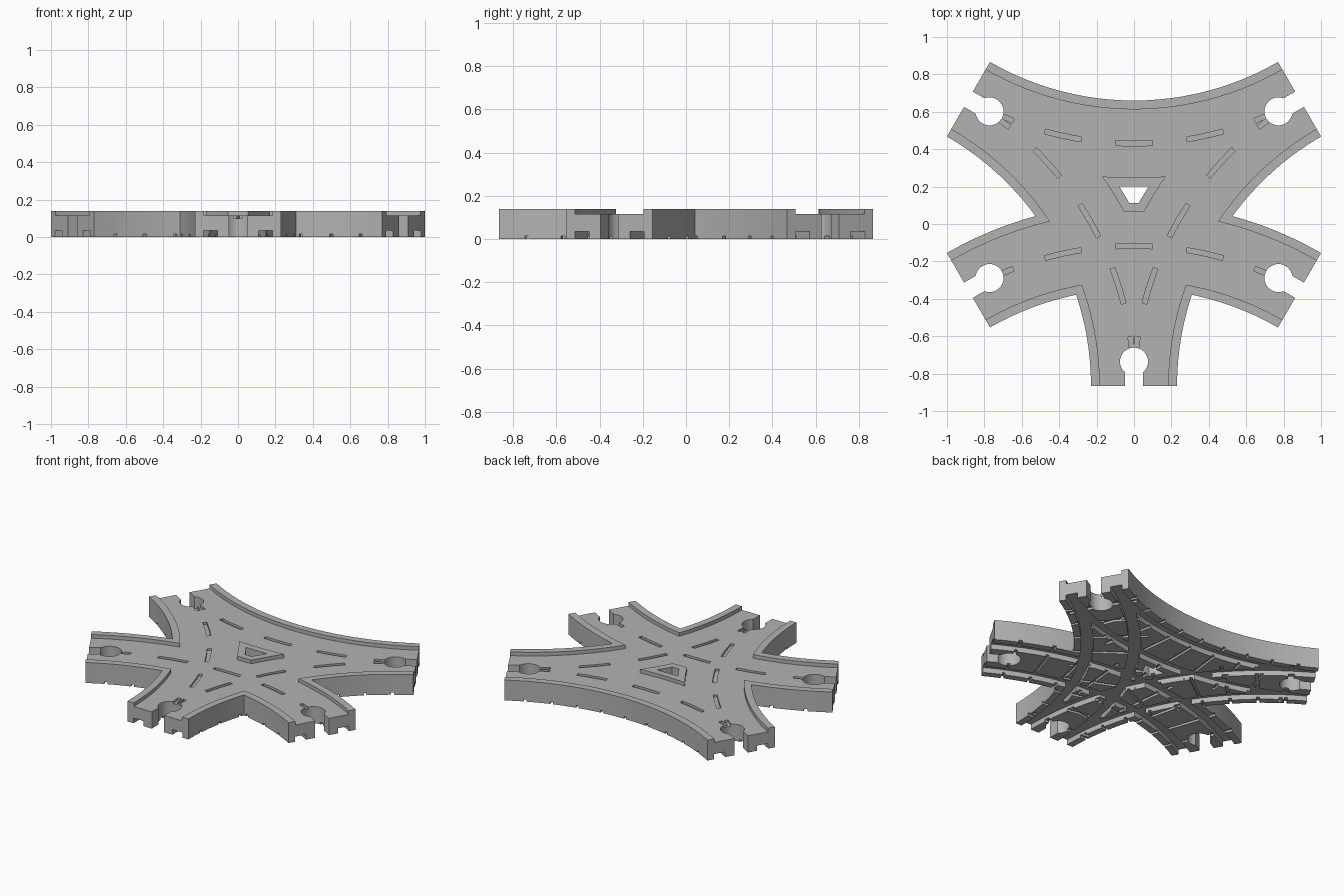
import bpy, bmesh
from math import sin, cos, radians, degrees
from mathutils import Vector

if "Cube" in bpy.data.objects:
    bpy.data.objects.remove(bpy.data.objects["Cube"], do_unlink=True)

RADIUS, HALF, HEIGHT, DECK = 1.77, 0.23, 0.14, 0.115
# Curved routes: arc centre and direction of the arc's middle; each turns 60 degrees
ROUTES = [((0, 2.2), -90), ((0, -1.887), 90),
          ((RADIUS, -0.866), 150), ((-RADIUS, -0.866), 30)]
# Track ends: position and outward direction
ENDS = [((0, -0.866), -90), ((0.885, -0.354), -30), ((-0.885, -0.354), 210),
        ((0.885, 0.667), 30), ((-0.885, 0.667), 150)]

grey = bpy.data.materials.new("track grey")
grey.use_nodes = True
COLOUR = (0.45, 0.45, 0.45, 1)
grey.diffuse_color = COLOUR
grey.node_tree.nodes["Principled BSDF"].inputs["Base Color"].default_value = COLOUR


def prism(bm, points, z0, z1):
    """Closed vertical prism over a plan outline."""
    low = [bm.verts.new((x, y, z0)) for x, y in points]
    high = [bm.verts.new((x, y, z1)) for x, y in points]
    faces = [bm.faces.new(low[::-1]), bm.faces.new(high)]
    n = len(points)
    for i in range(n):
        j = (i + 1) % n
        faces.append(bm.faces.new((low[i], low[j], high[j], high[i])))
    bmesh.ops.recalc_face_normals(bm, faces=faces)


def arc(bm, route, a0, a1, r0, r1, z0, z1, steps):
    """Curved bar on a route: angles from its middle, radii from its centreline."""
    (cx, cy), mid = route
    angles = [radians(mid + a0 + (a1 - a0) * i / steps) for i in range(steps + 1)]

    def row(r, seq):
        return [(cx + (RADIUS + r) * cos(a), cy + (RADIUS + r) * sin(a)) for a in seq]
    prism(bm, row(r1, angles) + row(r0, angles[::-1]), z0, z1)


def make_object(name, bm):
    mesh = bpy.data.meshes.new(name)
    bm.to_mesh(mesh)
    bm.free()
    mesh.materials.append(grey)
    obj = bpy.data.objects.new(name, mesh)
    bpy.context.collection.objects.link(obj)
    return obj


def combine(body, tool, operation):
    mod = body.modifiers.new(tool.name, 'BOOLEAN')
    mod.operation, mod.object, mod.solver = operation, tool, 'EXACT'
    mod.use_self = True
    tool.hide_render = True
    bpy.context.view_layer.objects.active = body
    bpy.ops.object.modifier_apply(modifier=mod.name)
    bpy.data.objects.remove(tool, do_unlink=True)


# Body: four crossing curved tracks
body = None
for route in ROUTES:
    bm = bmesh.new()
    arc(bm, route, -30, 30, -HALF, HALF, 0, HEIGHT, 24)
    part = make_object("track_junction", bm)
    if body:
        combine(body, part, 'UNION')
    else:
        body = part

# Sunken deck, leaving raised rims
for route in ROUTES:
    bm = bmesh.new()
    arc(bm, route, -31.25, 31.25, -0.183, 0.183, DECK, 0.3, 25)
    combine(body, make_object("deck_cutter", bm), 'DIFFERENCE')

# Wheel grooves underneath
for route in ROUTES:
    bm = bmesh.new()
    for side in (-1, 1):
        inner, outer = sorted((side * 0.11, side * 0.185))
        arc(bm, route, -31.25, 31.25, inner, outer, -0.1, 0.035, 25)
    combine(body, make_object("wheel_groove_cutter", bm), 'DIFFERENCE')

# Narrow cross slots underneath
for route in ROUTES:
    bm = bmesh.new()
    for k in range(-4, 5):
        arc(bm, route, k * 6.3 - 0.33, k * 6.3 + 0.33, -0.235, 0.235, -0.1, 0.015, 1)
    combine(body, make_object("cross_slot_cutter", bm), 'DIFFERENCE')

# Dashed centre marks on the deck
for route in ROUTES:
    bm = bmesh.new()
    for a in (-12.4, 0, 12.4):
        arc(bm, route, a - 3.2, a + 3.2, -0.013, 0.013, 0.1, 0.3, 4)
    for a0, a1 in ((-24, -21.4), (21.4, 24)):
        arc(bm, route, a0, a1, -0.013, 0.013, 0.1, 0.3, 1)
    combine(body, make_object("dash_cutter", bm), 'DIFFERENCE')

# Keyhole connector sockets through each end
bm = bmesh.new()
for position, heading in ENDS:
    out = Vector((cos(radians(heading)), sin(radians(heading))))
    across = Vector((-out.y, out.x))
    outline = [(0.05, -0.047), (0.05, 0.047)]
    for i in range(29):
        a = radians(39 + (360 - 78) * i / 28)
        outline.append((-0.13 + 0.075 * cos(a), 0.075 * sin(a)))
    prism(bm, [Vector(position) + out * u + across * v for u, v in outline], -0.1, 0.3)
combine(body, make_object("socket_cutter", bm), 'DIFFERENCE')

# Smooth curved walls with crisp edges
bpy.ops.object.select_all(action='DESELECT')
body.select_set(True)
bpy.context.view_layer.objects.active = body
bpy.ops.object.shade_smooth_by_angle(angle=radians(25))
